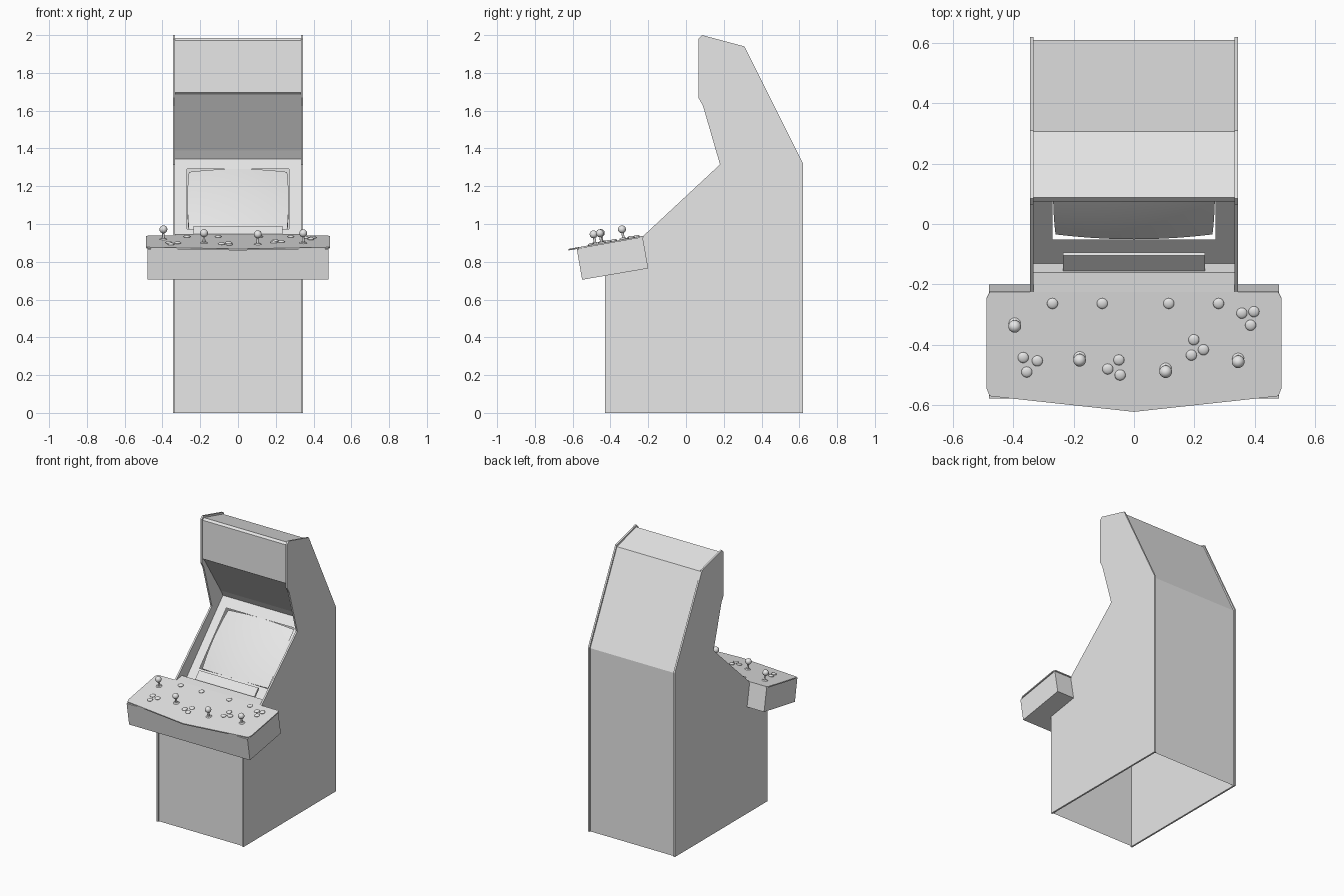
import bpy, bmesh, math
from mathutils import Matrix, Vector

if "Cube" in bpy.data.objects:
    bpy.data.objects.remove(bpy.data.objects["Cube"])

grey = bpy.data.materials.new("light_grey")
grey.diffuse_color = (0.8, 0.8, 0.8, 1)
grey.use_nodes = True
grey.node_tree.nodes["Principled BSDF"].inputs["Base Color"].default_value = grey.diffuse_color


def finish(name, bm, smooth=False, fix=False):
    if fix:
        bmesh.ops.recalc_face_normals(bm, faces=bm.faces)
    me = bpy.data.meshes.new(name)
    bm.to_mesh(me)
    bm.free()
    me.materials.append(grey)
    ob = bpy.data.objects.new(name, me)
    bpy.context.collection.objects.link(ob)
    if smooth:
        bpy.ops.object.select_all(action='DESELECT')
        ob.select_set(True)
        bpy.context.view_layer.objects.active = ob
        bpy.ops.object.shade_smooth_by_angle(angle=math.radians(40))
    return ob


def prism(name, profile, x0, x1):
    """Solid made from a (y, z) outline running from x0 to x1."""
    bm = bmesh.new()
    a = [bm.verts.new((x0, y, z)) for y, z in profile]
    b = [bm.verts.new((x1, y, z)) for y, z in profile]
    bm.faces.new(a)
    bm.faces.new(b)
    n = len(a)
    for i in range(n):
        bm.faces.new((a[i], a[(i + 1) % n], b[(i + 1) % n], b[i]))
    return finish(name, bm, fix=True)


def sheet(name, path, half):
    """Open folded panel following a (y, z) path."""
    bm = bmesh.new()
    rows = [(bm.verts.new((-half, y, z)), bm.verts.new((half, y, z))) for y, z in path]
    for (a, b), (c, d) in zip(rows, rows[1:]):
        bm.faces.new((a, b, d, c))
    return finish(name, bm)


# Side panels
side = [(-0.43, 0), (0.62, 0), (0.62, 1.32), (0.31, 1.94), (0.085, 2.0), (0.065, 1.98),
        (0.065, 1.67), (0.09, 1.625), (0.18, 1.315), (-0.225, 0.938), (-0.43, 0.88)]
prism("left_side_panel", side, -0.345, -0.333)
prism("right_side_panel", side, 0.333, 0.345)

# Front, shelf, marquee, roof and back panels (cabinet is hollow, open below)
W = 0.334
sheet("front_panel", [(-0.42, 0), (-0.42, 0.75)], W)
sheet("shelf", [(-0.225, 0.938), (-0.16, 0.947), (-0.13, 0.89)], W)
sheet("marquee_and_back",
      [(0.305, 1.345), (0.28, 1.39), (0.09, 1.685), (0.075, 1.695), (0.075, 1.972),
       (0.088, 1.986), (0.307, 1.928), (0.61, 1.315), (0.61, 0)], W)

# Screen surround: sloped frame with a rectangular opening
lo, hi = Vector((0, -0.13, 0.89)), Vector((0, 0.305, 1.345))
slope = (hi - lo).normalized()
normal = Vector((1, 0, 0)).cross(slope)
length = (hi - lo).length


def on_bezel(u, v, w=0):
    return lo + Vector((u, 0, 0)) + slope * v + normal * w


v0, v1 = 0.115, 0.555
bm = bmesh.new()
us, vs = [-W, -0.27, 0.27, W], [0, v0, v1, length]
g = [[bm.verts.new(on_bezel(u, v)) for u in us] for v in vs]
for j in range(3):
    for i in range(3):
        if (i, j) != (1, 1):
            bm.faces.new((g[j][i], g[j][i + 1], g[j + 1][i + 1], g[j + 1][i]))
finish("screen_surround", bm)

# Bulging tube screen with a skirt going back
bm = bmesh.new()
N = 12
grid = []
for j in range(N + 1):
    row = []
    for i in range(N + 1):
        s, t = 2 * i / N - 1, 2 * j / N - 1
        u = 0.268 * s * (1 - 0.03 * t * t)
        v = (v0 + v1) / 2 + (v1 - v0) / 2 * t * (1 - 0.03 * s * s)
        row.append(bm.verts.new(on_bezel(u, v, 0.012 - 0.016 * s * s - 0.012 * t * t)))
    grid.append(row)
for j in range(N):
    for i in range(N):
        bm.faces.new((grid[j][i], grid[j][i + 1], grid[j + 1][i + 1], grid[j + 1][i]))
rim = [e for e in bm.edges if e.is_boundary]
new = bmesh.ops.extrude_edge_only(bm, edges=rim)["geom"]
bmesh.ops.translate(bm, verts=[v for v in new if isinstance(v, bmesh.types.BMVert)],
                    vec=normal * -0.04)
finish("screen", bm, smooth=True)

# Small strip below the screen
prism("lower_screen_strip", [(-0.155, 0.937), (-0.105, 0.99), (-0.095, 0.98), (-0.145, 0.927)],
      -0.235, 0.235)

# Control box
prism("control_box", [(-0.578, 0.867), (-0.55, 0.705), (-0.20, 0.765), (-0.23, 0.933)],
      -0.48, 0.48)

# Tilted control deck with a pointed front edge
tilt = math.radians(10)


def deck(x, y, h=0):
    p = Vector((x, y, 0.938 + (y + 0.225) * math.tan(tilt)))
    return Matrix.Translation(p) @ Matrix.Rotation(tilt, 4, 'X') @ Matrix.Translation((0, 0, h))


half = [(0.478, -0.225), (0.488, -0.245), (0.488, -0.545), (0.478, -0.57)]
outline = half + [(0, -0.622)] + [(-x, y) for x, y in reversed(half)]
bm = bmesh.new()
top = [bm.verts.new(deck(x, y) @ Vector()) for x, y in outline]
bot = [bm.verts.new(deck(x, y, -0.008) @ Vector()) for x, y in outline]
bm.faces.new(top)
bm.faces.new(bot)
for i in range(len(top)):
    k = (i + 1) % len(top)
    bm.faces.new((top[i], top[k], bot[k], bot[i]))
finish("control_deck", bm, fix=True)

# Joysticks: dust washer, shaft and ball
for n, (x, y) in enumerate([(-0.395, -0.33), (-0.18, -0.442), (0.105, -0.48), (0.345, -0.447)]):
    bm = bmesh.new()
    bmesh.ops.create_cone(bm, cap_ends=True, segments=20, radius1=0.02, radius2=0.014,
                          depth=0.006, matrix=deck(x, y, 0.003))
    bmesh.ops.create_cone(bm, cap_ends=True, segments=12, radius1=0.007, radius2=0.006,
                          depth=0.05, matrix=deck(x, y, 0.025))
    bmesh.ops.create_uvsphere(bm, u_segments=20, v_segments=12, radius=0.021,
                              matrix=deck(x, y, 0.053))
    finish(f"joystick_{n + 1}", bm, smooth=True)

# Buttons: four start buttons and a cluster of three for each player
buttons = [(-0.27, -0.263), (-0.105, -0.263), (0.115, -0.263), (0.28, -0.263),
           (-0.367, -0.442), (-0.32, -0.453), (-0.355, -0.49),
           (-0.05, -0.45), (-0.087, -0.48), (-0.046, -0.50),
           (0.198, -0.383), (0.23, -0.416), (0.19, -0.434),
           (0.357, -0.295), (0.397, -0.29), (0.386, -0.335)]
for n, (x, y) in enumerate(buttons):
    bm = bmesh.new()
    bmesh.ops.create_uvsphere(bm, u_segments=20, v_segments=10, radius=0.018,
                              matrix=deck(x, y, 0.002) @ Matrix.Diagonal((1, 1, 0.45, 1)))
    finish(f"button_{n + 1}", bm, smooth=True)
